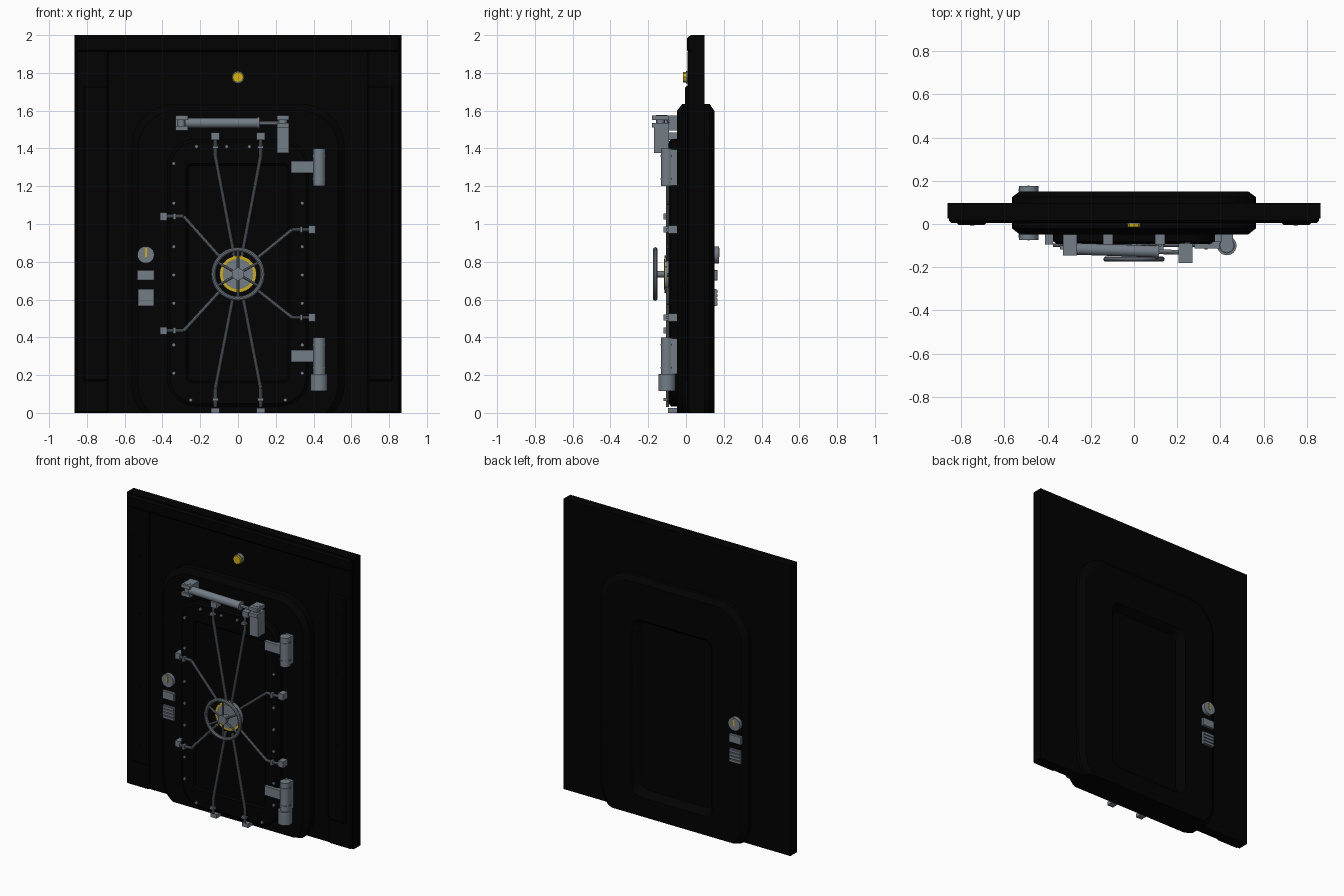
import bpy, bmesh
from math import pi, sin, cos
from mathutils import Vector

old = bpy.data.objects.get("Cube")
if old:
    bpy.data.objects.remove(old, do_unlink=True)


def material(name, rgb):
    m = bpy.data.materials.new(name)
    m.use_nodes = True
    m.diffuse_color = (*rgb, 1)
    m.node_tree.nodes["Principled BSDF"].inputs["Base Color"].default_value = (*rgb, 1)
    return m


BLACK = material("black paint", (0.0005, 0.0005, 0.0005))
STEEL = material("blue grey steel", (0.17, 0.205, 0.24))
YELLOW = material("yellow paint", (0.66, 0.43, 0.005))
parts = []


def finish(name, bm, mat):
    bmesh.ops.recalc_face_normals(bm, faces=bm.faces)
    mesh = bpy.data.meshes.new(name)
    bm.to_mesh(mesh)
    bm.free()
    mesh.materials.append(mat)
    ob = bpy.data.objects.new(name, mesh)
    bpy.context.collection.objects.link(ob)
    parts.append(ob)


def box(name, x, y, z, mat=STEEL, bevel=0.0):
    bm = bmesh.new()
    bmesh.ops.create_cube(bm, size=1)
    for v in bm.verts:
        v.co = [(r[0] + r[1]) / 2 + c * (r[1] - r[0]) for c, r in zip(v.co, (x, y, z))]
    if bevel:
        bmesh.ops.bevel(bm, geom=bm.edges[:], offset=bevel, segments=1, affect='EDGES')
    finish(name, bm, mat)


def rod(name, a, b, radius, mat=STEEL, sides=16):
    a, b = Vector(a), Vector(b)
    bm = bmesh.new()
    bmesh.ops.create_cone(bm, cap_ends=True, segments=sides, radius1=radius,
                          radius2=radius, depth=(b - a).length)
    turn = (b - a).to_track_quat('Z', 'Y')
    for v in bm.verts:
        v.co = turn @ v.co + (a + b) / 2
    finish(name, bm, mat)


def loft(name, layers, mat=BLACK):
    """Rounded rectangles (half width, bottom, top, radius, y) joined in order, cut off at the ground."""
    bm = bmesh.new()
    rings = []
    for w, z0, z1, r, y in layers:
        ring = []
        for k, (sx, z, sz) in enumerate(((1, z1, 1), (-1, z1, 1), (-1, z0, -1), (1, z0, -1))):
            for i in range(9):
                t = (k + i / 8) * pi / 2
                ring.append(bm.verts.new((sx * (w - r) + r * cos(t), y, z - sz * r + r * sin(t))))
        rings.append(ring)
    for p, q in zip(rings, rings[1:]):
        for i in range(len(p)):
            j = (i + 1) % len(p)
            bm.faces.new((p[i], p[j], q[j], q[i]))
    bm.faces.new(rings[0])
    bm.faces.new(rings[-1])
    bmesh.ops.bisect_plane(bm, geom=bm.verts[:] + bm.edges[:] + bm.faces[:],
                           plane_co=(0, 0, 0), plane_no=(0, 0, -1), clear_outer=True)
    bmesh.ops.holes_fill(bm, edges=[e for e in bm.edges if e.is_boundary], sides=0)
    finish(name, bm, mat)


# Wall with header beam, side pilasters and raised pads
box("wall", (-0.865, 0.865), (0.025, 0.098), (0, 2), BLACK)
box("header_beam", (-0.858, 0.858), (0.004, 0.05), (1.91, 1.995), BLACK, 0.012)
for s, side in ((-1, "right"), (1, "left")):
    box(side + "_pilaster", sorted((s * 0.685, s * 0.858)), (0.009, 0.05), (0, 1.92), BLACK, 0.008)
    box(side + "_pilaster_pad", sorted((s * 0.685, s * 0.82)), (-0.004, 0.03), (0.17, 1.73), BLACK, 0.008)
    for z in (0.3, 0.7, 1.2, 1.6):
        rod(side + "_pad_bolt", (s * 0.75, 0, z), (s * 0.75, -0.008, z), 0.01, BLACK, 8)

# Door frame with a recess in the back
loft("door_frame", [
    (0.25, 0.185, 1.295, 0.04, 0.045),
    (0.275, 0.155, 1.325, 0.05, 0.12),
    (0.305, 0.13, 1.35, 0.06, 0.15),
    (0.53, -0.048, 1.60, 0.20, 0.15),
    (0.565, -0.078, 1.635, 0.23, 0.125),
    (0.565, -0.078, 1.635, 0.23, -0.02),
    (0.53, -0.048, 1.60, 0.20, -0.048)])

# Door slab with an inset front panel
loft("door", [
    (0.375, 0.035, 1.45, 0.15, -0.04),
    (0.375, 0.035, 1.45, 0.15, -0.08),
    (0.36, 0.05, 1.435, 0.14, -0.092),
    (0.275, 0.16, 1.32, 0.03, -0.092),
    (0.265, 0.17, 1.31, 0.02, -0.082)])

# Rivets around the door edge
for s in (-1, 1):
    spots = [(0.34, z) for z in (0.21, 0.36, 0.58, 0.73, 0.88, 1.11, 1.32)]
    spots += [(0.25, 0.068), (0.06, 1.41), (0.22, 1.41)]
    for x, z in spots:
        rod("rivet", (s * x, -0.088, z), (s * x, -0.101, z), 0.01, STEEL, 8)

# Locking rods running from bolt blocks to the hub, with collars
ROD_Y = -0.098
HUB_Z = 0.735
paths = []
for s in (-1, 1):
    paths.append([(s * 0.12, 1.465), (s * 0.12, 1.36), (s * 0.02, 0.83)])
    paths.append([(s * 0.12, 0.013), (s * 0.12, 0.13), (s * 0.025, 0.62)])
for x, z, zi in ((-0.394, 1.04, 0.82), (-0.394, 0.435, 0.65), (0.392, 0.97, 0.81), (0.392, 0.505, 0.66)):
    paths.append([(x, z), (x * 0.73, z), (x * 0.23, zi)])
for path in paths:
    pts = [Vector((x, ROD_Y, z)) for x, z in path]
    along = (pts[1] - pts[0]).normalized()
    upright = abs(along.z) > 0.5
    (x, z), collar = path[0], pts[0] + along * 0.058
    start = pts[0] + along * 0.018
    for a, b in zip([start] + pts[1:], pts[1:] + pts[2:]):
        if a != b:
            rod("locking_rod", a, b, 0.009, sides=10)
    w, h = (0.023, 0.019) if upright else (0.019, 0.021)
    if upright and z < 0.1:
        h = 0.013
    box("bolt_block", (x - w, x + w), (-0.096, -0.045), (z - h, z + h))
    w, h = (0.016, 0.007) if upright else (0.007, 0.016)
    box("rod_collar", (collar.x - w, collar.x + w), (-0.118, -0.085), (collar.z - h, collar.z + h))

# Hub: steel drum, thin yellow ring, steel disc and tick plates
rod("hub_drum", (0, -0.08, HUB_Z), (0, -0.108, HUB_Z), 0.098, STEEL, 32)
rod("hub_ring", (0, -0.1, HUB_Z), (0, -0.113, HUB_Z), 0.097, YELLOW, 32)
rod("hub_disc", (0, -0.08, HUB_Z), (0, -0.116, HUB_Z), 0.081, STEEL, 32)
for i in range(16):
    t = i * pi / 8
    rod("hub_tick", (0.095 * cos(t), -0.1, HUB_Z + 0.095 * sin(t)),
        (0.095 * cos(t), -0.115, HUB_Z + 0.095 * sin(t)), 0.004, STEEL, 6)

# Hand wheel
rod("wheel_shaft", (0, -0.11, HUB_Z), (0, -0.172, HUB_Z), 0.017)
rod("wheel_boss", (0, -0.15, HUB_Z), (0, -0.174, HUB_Z), 0.032, STEEL, 20)
bpy.ops.mesh.primitive_torus_add(major_segments=40, minor_segments=10, major_radius=0.13,
                                 minor_radius=0.012, location=(0, -0.163, HUB_Z),
                                 rotation=(pi / 2, 0, 0))
wheel = bpy.context.object
wheel.name = "wheel_rim"
wheel.data.materials.append(STEEL)
parts.append(wheel)
for i in range(6):
    t = i * pi / 3 + pi / 6
    rod("wheel_spoke", (0, -0.163, HUB_Z),
        (0.13 * cos(t), -0.163, HUB_Z + 0.13 * sin(t)), 0.007, sides=8)

# Hinges with arms, and the round lower hinge motor
for name, z in (("upper_hinge", 1.3), ("lower_hinge", 0.3)):
    rod(name + "_barrel", (0.43, -0.1, z - 0.1), (0.43, -0.1, z + 0.1), 0.033, sides=20)
    for dz in (-0.06, 0.06):
        rod(name + "_band", (0.43, -0.1, z + dz - 0.004), (0.43, -0.1, z + dz + 0.004), 0.036, sides=20)
    box(name + "_mount", (0.402, 0.458), (-0.09, -0.045), (z - 0.095, z + 0.095))
    box(name + "_arm", (0.28, 0.42), (-0.114, -0.08), (z - 0.03, z + 0.033))
rod("hinge_motor", (0.43, -0.1, 0.115), (0.43, -0.1, 0.205), 0.045, sides=24)

# Door closer piston and its brackets
rod("closer_cylinder", (-0.28, -0.115, 1.535), (0.11, -0.128, 1.535), 0.027, sides=20)
rod("closer_cylinder_cap", (0.1, -0.1277, 1.535), (0.115, -0.128, 1.535), 0.031, sides=20)
rod("closer_piston_rod", (0.1, -0.128, 1.535), (0.23, -0.132, 1.535), 0.011, sides=12)
box("closer_base", (-0.33, -0.265), (-0.09, -0.045), (1.495, 1.575))
for z in (1.507, 1.563):
    box("closer_fork", (-0.33, -0.265), (-0.147, -0.08), (z - 0.012, z + 0.012))
rod("closer_pin", (-0.3, -0.118, 1.494), (-0.3, -0.118, 1.577), 0.02)
box("closer_end_bracket", (0.207, 0.27), (-0.17, -0.09), (1.375, 1.515))
for z in (1.522, 1.563):
    box("closer_end_fork", (0.207, 0.27), (-0.18, -0.09), (z - 0.012, z + 0.012))
rod("closer_end_pin", (0.237, -0.135, 1.51), (0.237, -0.135, 1.577), 0.024)
box("closer_end_foot", (0.215, 0.26), (-0.1, -0.07), (1.38, 1.44))

# Control fittings on both faces of the frame
for face, y, d in (("front", -0.045, -1), ("back", 0.147, 1)):
    x = -0.488

    def depth(a, b):
        return sorted((y + d * a, y + d * b))
    rod(face + "_dial", (x, y, 0.837), (x, y + d * 0.028, 0.837), 0.045, STEEL, 24)
    box(face + "_dial_pointer", (x - 0.005, x + 0.005), depth(0.02, 0.031), (0.825, 0.872), YELLOW)
    box(face + "_card_reader", (x - 0.046, x + 0.046), depth(0, 0.02), (0.7, 0.757), STEEL, 0.003)
    box(face + "_speaker", (x - 0.042, x + 0.042), depth(0, 0.014), (0.565, 0.656))
    for i in range(4):
        z = 0.576 + i * 0.0225
        box(face + "_speaker_slat", (x - 0.042, x + 0.042), depth(0.01, 0.021), (z - 0.008, z + 0.008))

# Warning lamp above the door
rod("lamp_base", (0, 0.03, 1.777), (0, 0, 1.777), 0.033, STEEL, 12)
rod("lamp_lens", (0, 0.002, 1.777), (0, -0.015, 1.777), 0.029, YELLOW, 8)

# Smooth the round parts, keep edges sharp
bpy.ops.object.select_all(action='DESELECT')
for ob in parts:
    ob.select_set(True)
bpy.context.view_layer.objects.active = parts[0]
bpy.ops.object.shade_smooth_by_angle()
